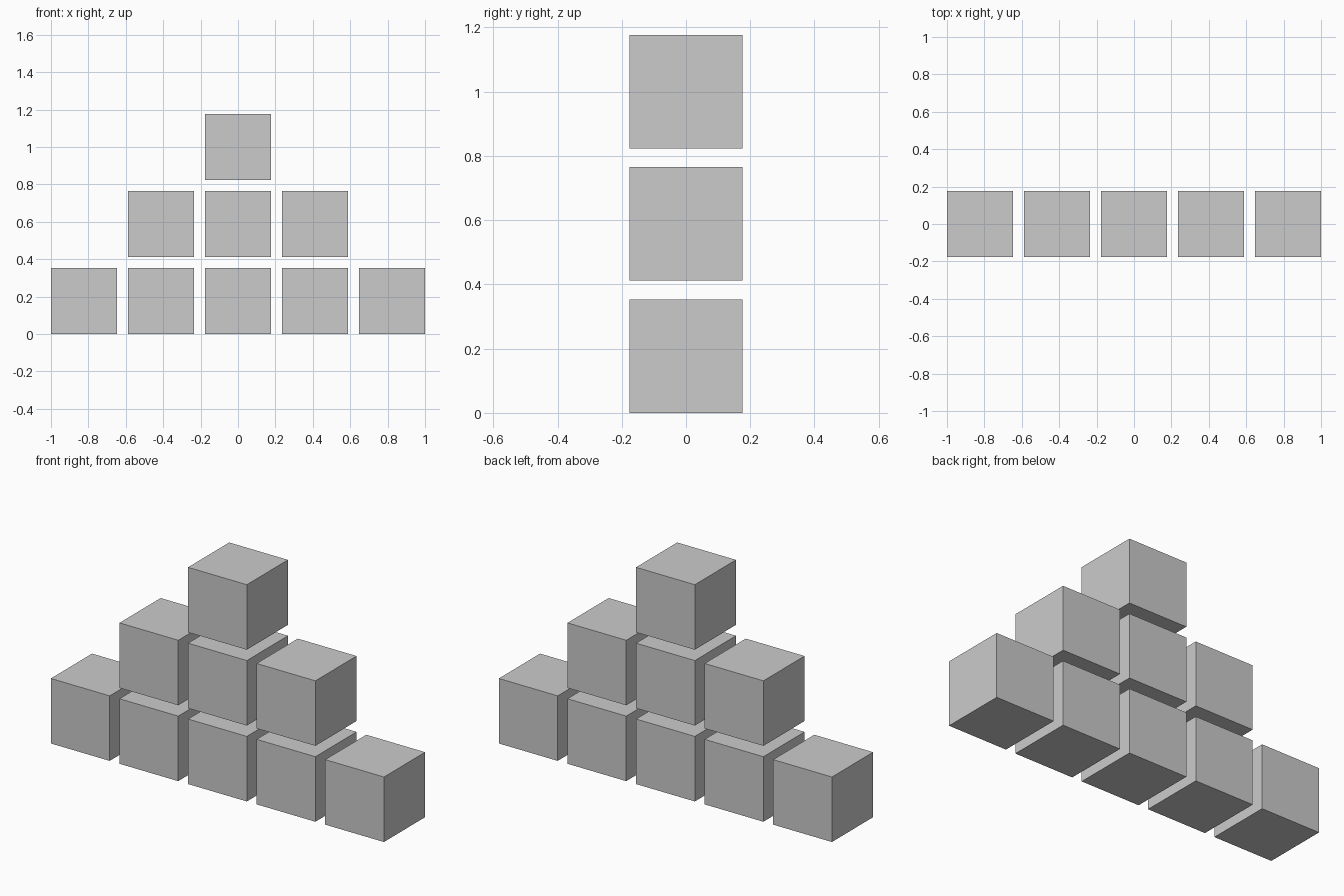
import bpy

if "Cube" in bpy.data.objects:
    bpy.data.objects.remove(bpy.data.objects["Cube"])

SIZE = 6 / 17    # cube edge
PITCH = 7 / 17   # cube edge plus gap


def add_block(name, column, row):
    bpy.ops.mesh.primitive_cube_add(
        size=SIZE, location=(column * PITCH, 0, SIZE / 2 + row * PITCH))
    bpy.context.object.name = name


# Stepped wall of separate cubes: rows of five, three and one
for row, half in enumerate((2, 1, 0)):
    for column in range(-half, half + 1):
        add_block(f"block_row{row + 1}_{column + half + 1}", column, row)
